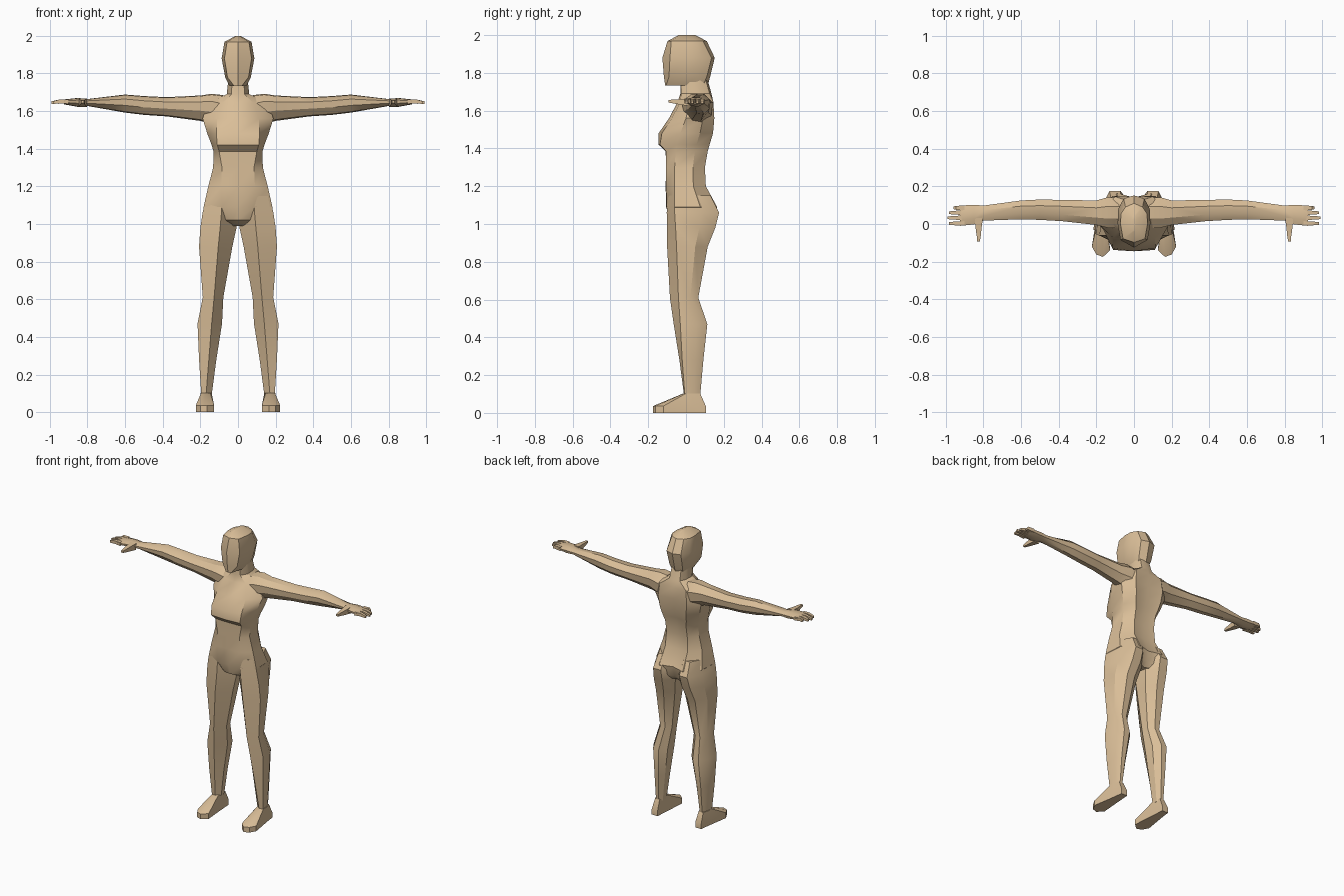
import bpy, bmesh, math
from mathutils import Vector

skin = bpy.data.materials.new("warm tan")
skin.diffuse_color = (0.70, 0.515, 0.314, 1)


def loft(name, rings, mirror=False, angle=30):
    """Skin a list of equal-length point rings, cap both ends."""
    bm = bmesh.new()
    vs = [[bm.verts.new(p) for p in r] for r in rings]
    n = len(rings[0])
    for a, b in zip(vs, vs[1:]):
        for i in range(n):
            j = (i + 1) % n
            bm.faces.new((a[i], a[j], b[j], b[i]))
    bm.faces.new(vs[0])
    bm.faces.new(vs[-1])
    bmesh.ops.recalc_face_normals(bm, faces=bm.faces)
    me = bpy.data.meshes.new(name)
    bm.to_mesh(me)
    bm.free()
    me.materials.append(skin)
    ob = bpy.data.objects.new(name, me)
    bpy.context.collection.objects.link(ob)
    bpy.ops.object.select_all(action='DESELECT')
    ob.select_set(True)
    bpy.context.view_layer.objects.active = ob
    bpy.ops.object.shade_smooth_by_angle(angle=math.radians(angle))
    if mirror:
        ob.modifiers.new("Mirror", 'MIRROR')
    return ob


def body_ring(z, yf, xc, yc, xs, ys, xb, yb, yB):
    """Symmetric ring: front centre, front corner, side, rear side, back corner, back centre."""
    half = [(xc, yc), (xs, ys), (xs * .96, .4 * ys + .6 * yb), (xb, yb)]
    pts = [(0, yf)] + half + [(0, yB)] + [(-x, y) for x, y in reversed(half)]
    return [(x, y, z) for x, y in pts]


# torso and neck
torso = [
    (0.99, -.03, .02, -.03, .04, .00, .03, .11, .10),
    (1.02, -.085, .03, -.085, .12, -.04, .06, .14, .125),
    (1.09, -.105, .085, -.103, .183, -.06, .09, .165, .14),
    (1.20, -.108, .09, -.105, .158, -.06, .085, .105, .095),
    (1.30, -.105, .085, -.105, .132, -.06, .08, .10, .09),
    (1.385, -.108, .10, -.105, .13, -.055, .08, .115, .10),
    (1.42, -.145, .11, -.138, .14, -.05, .09, .125, .11),
    (1.48, -.145, .115, -.128, .163, -.03, .10, .143, .125),
    (1.56, -.09, .11, -.075, .188, .00, .11, .15, .135),
    (1.645, -.045, .08, -.03, .16, .02, .10, .145, .145),
    (1.69, -.03, .035, -.025, .06, .02, .04, .125, .135),
    (1.78, -.03, .03, -.03, .05, .02, .035, .10, .11),
]
loft("torso", [body_ring(*r) for r in torso])

# head
head = [
    (1.733, -.11, .02, -.105, .045, -.02, .04, .09, .115),
    (1.78, -.117, .056, -.09, .068, -.01, .05, .11, .128),
    (1.88, -.125, .072, -.085, .087, .00, .055, .135, .152),
    (1.968, -.098, .058, -.078, .072, .00, .045, .09, .11),
    (2.00, -.04, .006, -.035, .012, .00, .008, .04, .05),
]
loft("head", [body_ring(*r) for r in head])

# legs: z, inner x, front ridge x, outer x, front y, outer edge y, back y
legs = [
    (1.15, .02, .088, .168, -.10, -.06, .13),
    (1.06, .008, .088, .188, -.102, -.06, .175),
    (0.98, .008, .095, .20, -.10, -.055, .155),
    (0.88, .030, .105, .207, -.10, -.05, .115),
    (0.61, .078, .127, .187, -.085, -.04, .065),
    (0.47, .085, .14, .215, -.065, -.03, .113),
    (0.28, .115, .155, .207, -.035, -.02, .092),
    (0.09, .14, .17, .195, -.010, -.006, .075),
]


def leg_ring(z, xi, xr, xo, yf, ye, yb):
    w, d = xo - xi, yb - ye
    return [(xi, ye + .25 * d, z), (xr, yf, z), (xo, ye, z), (xo - .05 * w, ye + .6 * d, z),
            (xi + .68 * w, yb, z), (xi + .35 * w, yb, z), (xi + .05 * w, ye + .7 * d, z)]


loft("leg", [leg_ring(*r) for r in legs], True)

# feet: sole outline, toe edge, ankle
sole = [(.145, .105), (.19, .105), (.20, .03), (.224, -.12), (.20, -.162), (.165, -.175), (.127, -.14), (.138, 0)]
ankle = [(.15, .075), (.185, .075), (.198, .035), (.196, .0), (.188, -.01), (.17, -.014), (.148, -.008), (.14, .02)]
loft("foot", [[(x, y, 0) for x, y in sole], [(x, y, .036) for x, y in sole],
              [(x, y, .103) for x, y in ankle]], True)

# arms and palms: x, low z, high z, front y, back y
arms = [
    (.08, 1.50, 1.685, -.02, .14),
    (.14, 1.53, 1.692, -.02, .142),
    (.20, 1.548, 1.683, -.005, .125),
    (.38, 1.572, 1.674, .015, .128),
    (.50, 1.580, 1.680, .022, .130),
    (.60, 1.592, 1.688, .025, .125),
    (.80, 1.627, 1.664, .018, .098),
    (.85, 1.622, 1.670, -.002, .102),
    (.925, 1.636, 1.662, -.010, .098),
]


def arm_ring(x, lo, hi, yf, yb):
    d, h = yb - yf, hi - lo
    return [(x, yf + a * d, lo + b * h) for a, b in
            [(.3, .05), (.65, 0), (.95, .3), (1, .7), (.7, 1), (.3, .97), (0, .75), (.03, .4)]]


loft("arm", [arm_ring(*r) for r in arms], True)


def digit(name, pts):
    """Square tapered finger through (position, half width) stations."""
    d = (Vector(pts[-1][0]) - Vector(pts[0][0])).normalized()
    side = d.cross(Vector((0, 0, 1))).normalized()
    up = side.cross(d)
    loft(name, [[Vector(p) + side * r * a + up * r * b for a, b in ((-1, -1), (1, -1), (1, 1), (-1, 1))]
                for p, r in pts], True)


# fingers and thumb
for i, (y, tip) in enumerate([(.003, .982), (.033, .992), (.060, .984), (.086, .958)]):
    digit("finger_%d" % (i + 1), [((.90, y, 1.65), .012), ((.945, y, 1.652), .0105), ((tip, y, 1.645), .007)])
digit("thumb", [((.825, .03, 1.645), .022), ((.826, -.02, 1.646), .016),
                ((.825, -.06, 1.648), .011), ((.826, -.092, 1.65), .007)])
